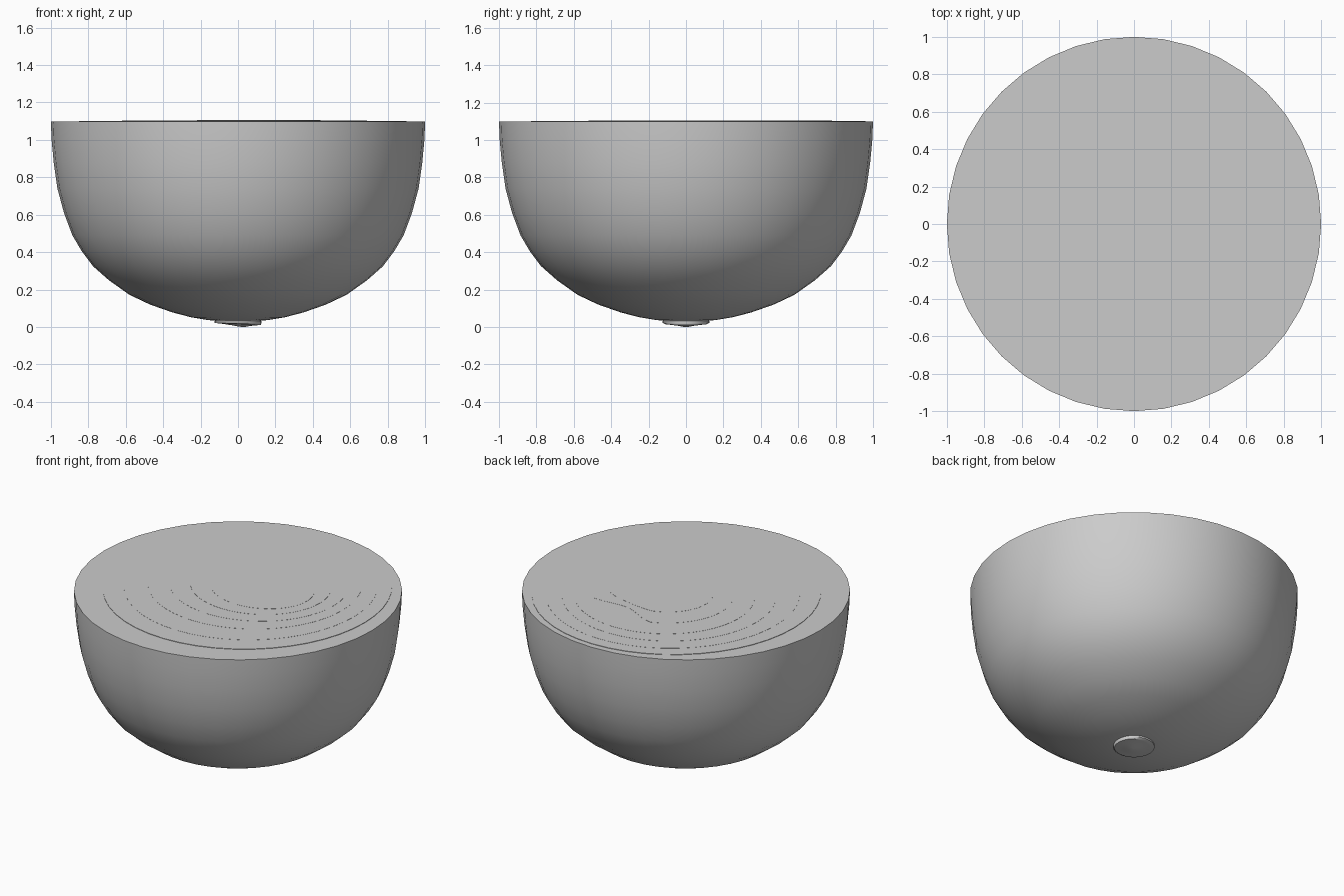
import bpy, bmesh
from math import sin, cos, pi, radians

if "Cube" in bpy.data.objects:
    bpy.data.objects.remove(bpy.data.objects["Cube"])

TOP = 1.098


def finish(name, bm):
    bmesh.ops.recalc_face_normals(bm, faces=bm.faces)
    me = bpy.data.meshes.new(name)
    bm.to_mesh(me)
    bm.free()
    ob = bpy.data.objects.new(name, me)
    bpy.context.collection.objects.link(ob)
    bpy.ops.object.select_all(action='DESELECT')
    ob.select_set(True)
    bpy.context.view_layer.objects.active = ob
    bpy.ops.object.shade_smooth_by_angle(angle=radians(35))
    return ob


def loft(name, loops):
    """Skin a stack of closed point loops and cap both ends."""
    bm = bmesh.new()
    rings = [[bm.verts.new(p) for p in loop] for loop in loops]
    n = len(rings[0])
    for a, b in zip(rings, rings[1:]):
        for i in range(n):
            j = (i + 1) % n
            bm.faces.new((a[i], a[j], b[j], b[i]))
    bm.faces.new(rings[0])
    bm.faces.new(rings[-1])
    return finish(name, bm)


def circle(r, z, n=40, cx=0.0, tilt=0.0):
    return [(cx + r * cos(2 * pi * i / n), r * sin(2 * pi * i / n),
             z + tilt * cos(2 * pi * i / n)) for i in range(n)]


# Outer body: rounded bulb half, cut flat on top
body = [(0.10, 0.032), (0.16, 0.037), (0.25, 0.052), (0.35, 0.078), (0.47, 0.12),
        (0.58, 0.172), (0.69, 0.25), (0.775, 0.325), (0.835, 0.405),
        (0.885, 0.49), (0.93, 0.61), (0.965, 0.74), (0.985, 0.88),
        (0.996, 1.0), (1.0, TOP)]
loft("bulb_body", [circle(r, z) for r, z in body])

# Root button under the body, slightly tilted
button = [(0.0, 0.11, 0.04, 0), (0.0, 0.125, 0.032, 0), (0.0, 0.125, 0.022, 0),
          (0.01, 0.112, 0.015, -0.004), (0.01, 0.10, 0.014, -0.004),
          (0.015, 0.05, 0.008, -0.002), (0.02, 0.015, 0.001, -0.001)]
loft("root_button", [circle(r, z, 32, cx, t) for cx, r, z, t in button])


# Off-centre layers on the cut face, each a hair above the last:
# left, right, bottom, top extents and depth of the dent in the back edge
layers = [(-0.85, 0.90, -0.83, 0.96, 0), (-0.74, 0.80, -0.69, 0.88, 0),
          (-0.62, 0.69, -0.52, 0.78, 0), (-0.50, 0.61, -0.39, 0.69, 0),
          (-0.36, 0.52, -0.28, 0.54, 0.12), (-0.22, 0.44, -0.18, 0.39, 0.03)]


def layer_loop(l, r, b, t, dent, z, n=48):
    cx, cy = (l + r) / 2, (b + t) / 2
    pts = []
    for i in range(n):
        a = 2 * pi * i / n
        off = (a - radians(78)) / radians(32)
        k = 1 - dent / (t - cy) * max(0, 1 - off * off)
        pts.append((cx + (r - l) / 2 * cos(a) * k, cy + (t - b) / 2 * sin(a) * k, z))
    return pts


for i, spec in enumerate(layers):
    z = TOP + 0.003 + 0.0008 * i
    loft(f"cut_layer_{i + 1}", [layer_loop(*spec, TOP - 0.01), layer_loop(*spec, z)])
